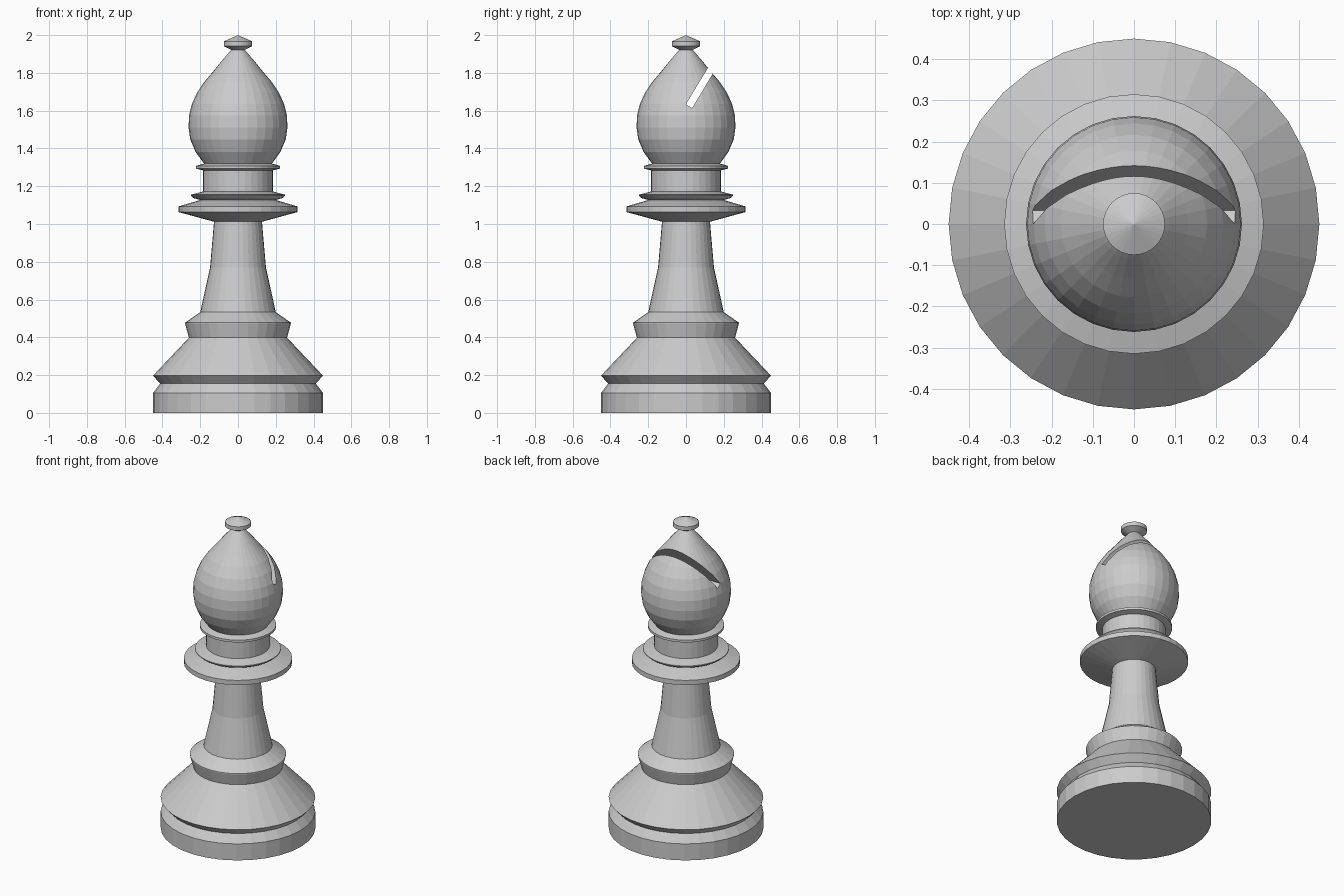
import bpy, bmesh
from math import sin, cos, pi, radians
from mathutils import Vector

if "Cube" in bpy.data.objects:
    bpy.data.objects.remove(bpy.data.objects["Cube"])

SIDES = 32


def lathe(name, profile, cap_bottom=False):
    """Revolve (radius, z) points around the z axis, bottom to top."""
    bm = bmesh.new()
    rings = []
    for r, z in profile:
        if r == 0:
            rings.append([bm.verts.new((0, 0, z))] * SIDES)
        else:
            rings.append([bm.verts.new((r * cos(2 * pi * i / SIDES),
                                        r * sin(2 * pi * i / SIDES), z))
                          for i in range(SIDES)])
    for (r1, _), low, high in zip(profile[1:], rings, rings[1:]):
        for i in range(SIDES):
            j = (i + 1) % SIDES
            if r1 == 0:
                bm.faces.new((low[i], low[j], high[0]))
            else:
                bm.faces.new((low[i], low[j], high[j], high[i]))
    if cap_bottom:
        bm.faces.new(rings[0][::-1])
    mesh = bpy.data.meshes.new(name)
    bm.to_mesh(mesh)
    bm.free()
    obj = bpy.data.objects.new(name, mesh)
    bpy.context.collection.objects.link(obj)
    return obj


# Stepped foot
lathe("base", [(.45, 0), (.45, .106), (.412, .155), (.45, .197), (.26, .398),
               (.28, .472), (.28, .478), (.2, .533)], cap_bottom=True)

# Tapering shaft
lathe("stem", [(.2, .533), (.148, .77), (.127, 1.012)])

# Wide collar with a smaller ring on top
lathe("collar", [(.127, 1.012), (.315, 1.063), (.315, 1.093), (.2, 1.127),
                 (.235, 1.137), (.25, 1.15), (.25, 1.155), (.185, 1.172)])

# Neck and thin ring under the head
lathe("neck", [(.185, 1.172), (.185, 1.284), (.222, 1.293), (.222, 1.308),
               (.18, 1.32)])

# Teardrop head and button tip, one closed solid
head = lathe("head", [(.18, 1.32), (.225, 1.382), (.253, 1.448), (.262, 1.512),
                      (.259, 1.575), (.244, 1.635), (.217, 1.695),
                      (.178, 1.753), (.132, 1.807), (.085, 1.865),
                      (.036, 1.922), (.075, 1.942), (.075, 1.967), (0, 2)],
             cap_bottom=True)

# Slanted slot cut into the back of the head
tilt, depth = radians(31), .4
middle = Vector((0, .016, 1.6235)) + Vector((0, sin(tilt), cos(tilt))) * depth / 2
bpy.ops.mesh.primitive_cube_add(size=1, location=middle, rotation=(-tilt, 0, 0))
cutter = bpy.context.object
cutter.name = "slot_cutter"
cutter.scale = (.8, .038, depth)
cutter.hide_render = True
cutter.display_type = 'WIRE'
slot = head.modifiers.new("slot", 'BOOLEAN')
slot.operation = 'DIFFERENCE'
slot.solver = 'EXACT'
slot.object = cutter
